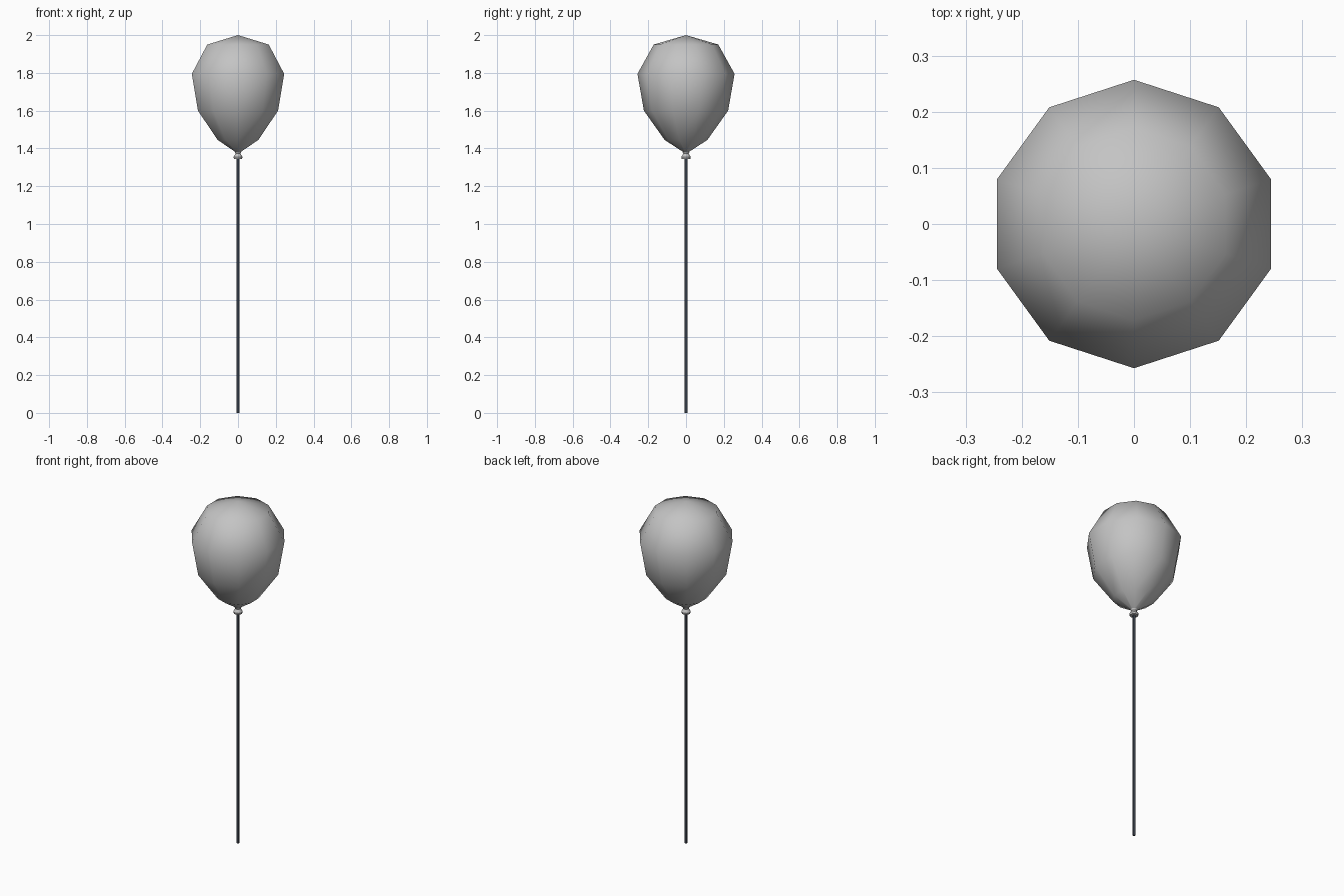
import bpy, bmesh
from math import sin, cos, pi, radians

if "Cube" in bpy.data.objects:
    bpy.data.objects.remove(bpy.data.objects["Cube"])


def material(name, colour):
    mat = bpy.data.materials.new(name)
    mat.use_nodes = True
    mat.diffuse_color = (*colour, 1)
    mat.node_tree.nodes["Principled BSDF"].inputs["Base Color"].default_value = (*colour, 1)
    return mat


def lathe(name, profile, sides, mat, angle):
    """Revolve (radius, height) points; zero radius makes a pole."""
    bm = bmesh.new()
    rings = []
    for r, z in profile:
        count = sides if r else 1
        rings.append([bm.verts.new((r * sin(2 * pi * i / sides), -r * cos(2 * pi * i / sides), z))
                      for i in range(count)])
    for low, high in zip(rings, rings[1:]):
        for i in range(sides):
            j = (i + 1) % sides
            corners = [low[i % len(low)], low[j % len(low)],
                       high[j % len(high)], high[i % len(high)]]
            bm.faces.new(list(dict.fromkeys(corners)))
    bmesh.ops.recalc_face_normals(bm, faces=bm.faces)
    mesh = bpy.data.meshes.new(name)
    bm.to_mesh(mesh)
    bm.free()
    mesh.materials.append(mat)
    obj = bpy.data.objects.new(name, mesh)
    bpy.context.collection.objects.link(obj)
    bpy.ops.object.select_all(action="DESELECT")
    obj.select_set(True)
    bpy.context.view_layer.objects.active = obj
    bpy.ops.object.shade_smooth_by_angle(angle=radians(angle))
    return obj


rubber = material("pale grey rubber", (0.55, 0.55, 0.55))
cord = material("dark slate cord", (0.06, 0.075, 0.10))

# Balloon skin
lathe("balloon", [(0, 1.37), (0.013, 1.38), (0.113, 1.445), (0.223, 1.60),
                  (0.257, 1.795), (0.171, 1.95), (0, 2.0)], 10, rubber, 80)

# Tied neck flaring downwards
lathe("knot", [(0, 1.345), (0.023, 1.345), (0.025, 1.355), (0.014, 1.372),
               (0.019, 1.382), (0, 1.385)], 10, rubber, 40)

# String
lathe("string", [(0, 0), (0.008, 0), (0.008, 1.35), (0, 1.35)], 6, cord, 40)
